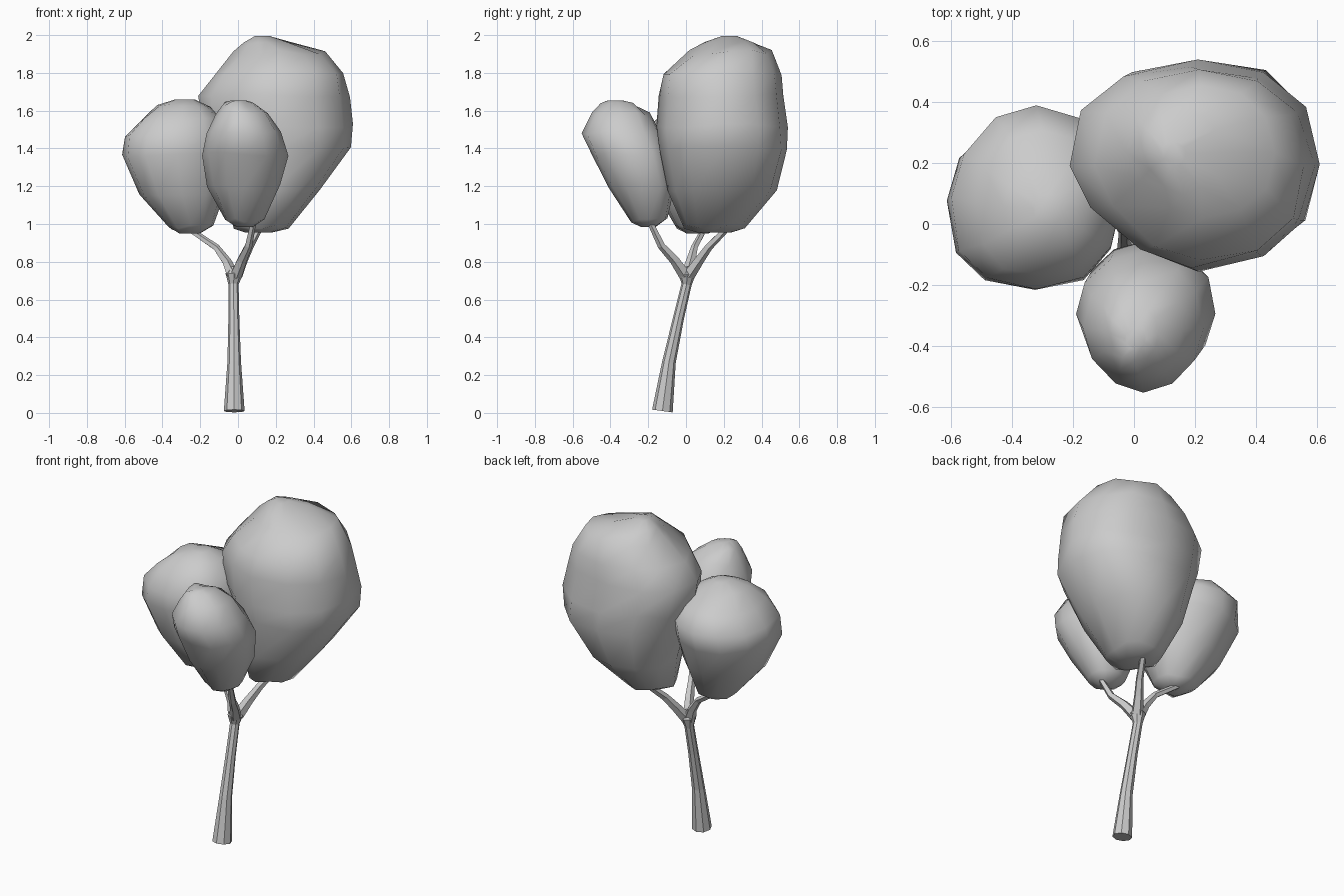
import bpy, bmesh, math, random
from mathutils import Vector

random.seed(4)


def loft(name, rings, smooth):
    """Skin equal-length rings of points and cap both ends."""
    bm = bmesh.new()
    rows = [[bm.verts.new(p) for p in ring] for ring in rings]
    n = len(rows[0])
    for a, b in zip(rows, rows[1:]):
        for i in range(n):
            j = (i + 1) % n
            bm.faces.new((a[i], a[j], b[j], b[i]))
    bm.faces.new(rows[0][::-1])
    bm.faces.new(rows[-1])
    bmesh.ops.recalc_face_normals(bm, faces=bm.faces)
    for f in bm.faces:
        f.smooth = smooth
    mesh = bpy.data.meshes.new(name)
    bm.to_mesh(mesh)
    bm.free()
    obj = bpy.data.objects.new(name, mesh)
    bpy.context.collection.objects.link(obj)
    return obj


def tube(name, path, sides):
    """Tapered limb; path rows are x, y, z, radius."""
    pts = [Vector(p[:3]) for p in path]
    rings = []
    for k, p in enumerate(pts):
        d = (pts[min(k + 1, len(pts) - 1)] - pts[max(k - 1, 0)]).normalized()
        u = Vector((0, 1, 0)).cross(d).normalized()
        v = d.cross(u)
        r = path[k][3]
        rings.append([p + r * (u * math.cos(t) + v * math.sin(t))
                      for t in (2 * math.pi * i / sides for i in range(sides))])
    return loft(name, rings, False)


def foliage(name, rows, corners, sides=12):
    """Leafy clump; rows are z, xmin, xmax, ymin, ymax.
    corners: exponent per plan quadrant, below 1 is fuller, above 1 is cut."""
    rings = []
    for k, (z, x0, x1, y0, y1) in enumerate(rows):
        ring = []
        inner = 0 < k < len(rows) - 1
        for i in range(sides):
            t = 2 * math.pi * i / sides + 0.001
            e = corners[int(t / (math.pi / 2)) % 4]
            c, n = (math.copysign(abs(w) ** e, w) for w in (math.cos(t), math.sin(t)))
            s = 1.0 + random.uniform(-0.02, 0.02)
            ring.append(((x0 + x1) / 2 + s * (x1 - x0) / 2 * c,
                         (y0 + y1) / 2 + s * (y1 - y0) / 2 * n,
                         z + (random.uniform(-0.012, 0.012) if inner else 0)))
        rings.append(ring)
    return loft(name, rings, True)


# Leaning trunk with a flared fork
tube("trunk", [(-0.02, -0.125, 0.01, 0.055), (-0.02, -0.09, 0.27, 0.036),
               (-0.022, -0.04, 0.5, 0.029), (-0.024, 0.003, 0.68, 0.027),
               (-0.02, 0.006, 0.735, 0.046), (-0.018, 0.006, 0.775, 0.02)], 8)

# Three branches
tube("left_branch", [(-0.03, 0.005, 0.73, 0.034), (-0.06, 0.025, 0.80, 0.026),
                     (-0.115, 0.045, 0.875, 0.019), (-0.24, 0.09, 0.96, 0.016)], 5)
tube("front_branch", [(-0.012, -0.005, 0.73, 0.034), (0.02, -0.06, 0.81, 0.027),
                      (0.055, -0.13, 0.885, 0.021), (0.085, -0.2, 1.03, 0.015)], 5)
tube("back_branch", [(-0.01, 0.015, 0.73, 0.034), (0.025, 0.07, 0.81, 0.027),
                     (0.06, 0.12, 0.88, 0.022), (0.11, 0.21, 0.97, 0.017)], 5)

# Three foliage clumps
foliage("large_foliage", [
    (0.955, 0.04, 0.18, 0.06, 0.24), (0.985, -0.02, 0.27, -0.01, 0.31),
    (1.18, -0.08, 0.43, -0.09, 0.48), (1.40, -0.15, 0.60, -0.14, 0.54),
    (1.52, -0.19, 0.61, -0.15, 0.54), (1.68, -0.215, 0.59, -0.14, 0.52),
    (1.79, -0.13, 0.56, -0.12, 0.50), (1.91, -0.02, 0.46, 0.02, 0.45),
    (1.96, 0.03, 0.28, 0.10, 0.37), (1.995, 0.09, 0.17, 0.19, 0.27)],
    (0.88, 0.88, 1.25, 0.88))
foliage("left_foliage", [
    (0.95, -0.31, -0.20, 0.00, 0.12), (0.985, -0.37, -0.13, -0.06, 0.17),
    (1.16, -0.52, -0.07, -0.15, 0.27), (1.36, -0.61, -0.04, -0.215, 0.37),
    (1.46, -0.60, -0.04, -0.21, 0.39), (1.55, -0.52, -0.08, -0.17, 0.31),
    (1.62, -0.43, -0.15, -0.08, 0.2), (1.66, -0.33, -0.23, 0.0, 0.1)],
    (1.0, 1.1, 0.8, 0.85))
foliage("front_foliage", [
    (0.985, -0.01, 0.08, -0.24, -0.16), (1.02, -0.07, 0.14, -0.29, -0.10),
    (1.20, -0.16, 0.225, -0.41, -0.06), (1.37, -0.19, 0.265, -0.50, -0.09),
    (1.48, -0.165, 0.225, -0.555, -0.13), (1.58, -0.12, 0.16, -0.50, -0.19),
    (1.635, -0.08, 0.08, -0.45, -0.27), (1.655, -0.03, 0.04, -0.41, -0.34)],
    (0.8, 1.0, 1.1, 1.0))
